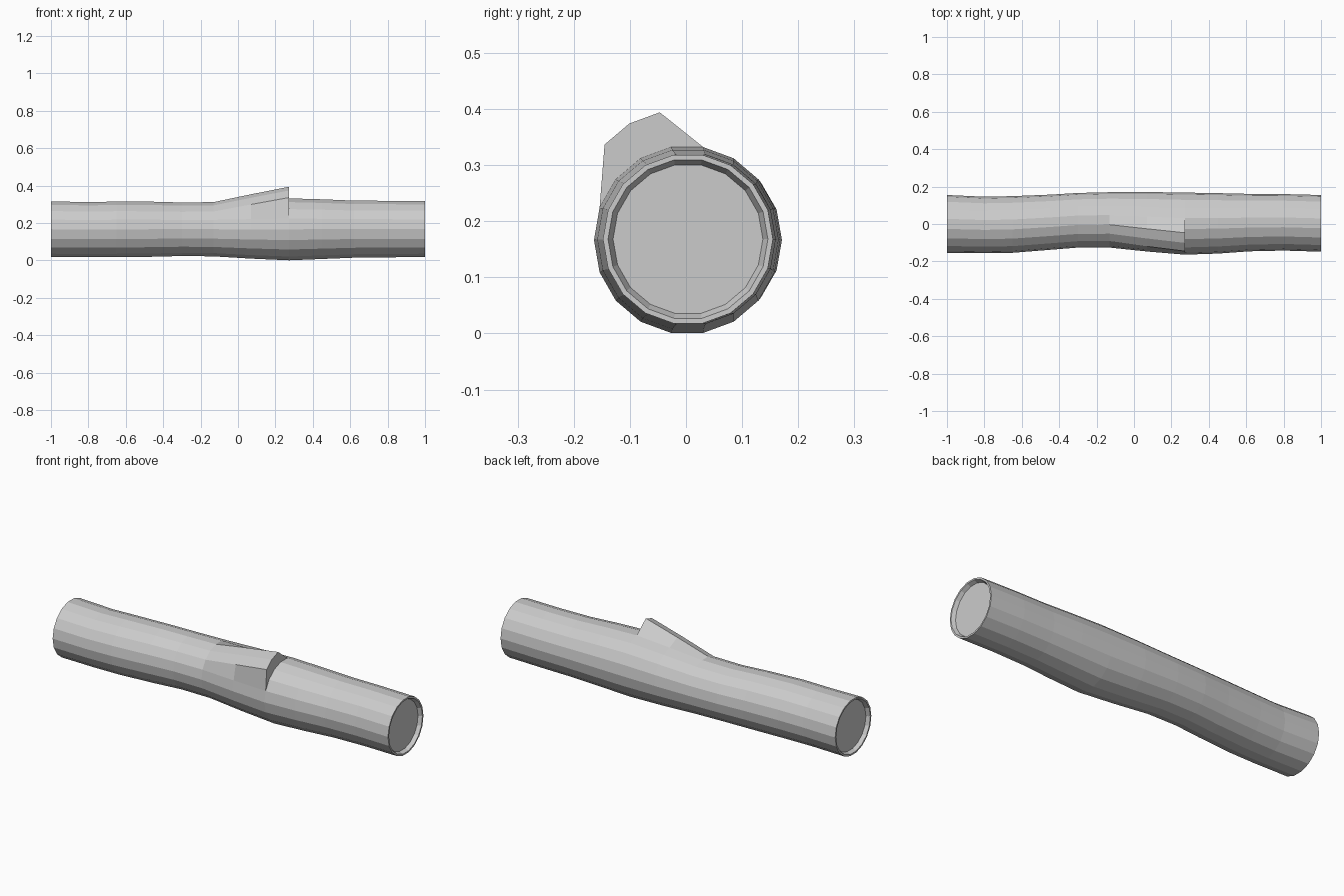
import bpy, bmesh, math
from mathutils import Vector

if "Cube" in bpy.data.objects:
    bpy.data.objects.remove(bpy.data.objects["Cube"])

SIDES = 18
# x, y min, y max, z min, z max, branch lift factor
SECTIONS = [
    (-1.00, -.154, .155, .018, .316, 0),
    (-0.80, -.156, .146, .018, .312, 0),
    (-0.65, -.154, .149, .018, .315, 0),
    (-0.45, -.138, .157, .020, .314, 0),
    (-0.30, -.126, .166, .024, .310, 0),
    (-0.13, -.126, .170, .022, .312, 0),
    ( 0.07, -.147, .171, .010, .323, .5),
    ( 0.273, -.164, .168, .001, .332, 1),
    ( 0.273, -.164, .168, .001, .332, 0),
    ( 0.45, -.158, .165, .008, .327, 0),
    ( 0.62, -.146, .161, .015, .320, 0),
    ( 0.80, -.142, .160, .017, .319, 0),
    ( 1.00, -.148, .155, .018, .318, 0),
]
LIFT = Vector((0, -.02, .062))

bm = bmesh.new()


def ring(x, y0, y1, z0, z1, lift=0, inset=0):
    cy, cz = (y0 + y1) / 2, (z0 + z1) / 2
    ry = (y1 - y0) / 2 - inset
    rz = ((z1 - z0) / 2) / math.cos(math.pi / SIDES) - inset
    verts = []
    for i in range(SIDES):
        a = 2 * math.pi * i / SIDES
        p = Vector((x, cy + ry * math.cos(a), cz + rz * math.sin(a)))
        if i in (5, 6, 7):                      # upper front edge carries the stub
            p += LIFT * lift
        verts.append(bm.verts.new(p))
    return verts


# recessed ends on both sides of the lofted trunk
first, last = SECTIONS[0], SECTIONS[-1]
rings = [ring(-.98, *first[1:5], inset=.018), ring(-1, *first[1:5], inset=.009)]
rings += [ring(*s) for s in SECTIONS]
rings += [ring(1, *last[1:5], inset=.009), ring(.98, *last[1:5], inset=.018)]

for a, b in zip(rings, rings[1:]):
    for i in range(SIDES):
        j = (i + 1) % SIDES
        bm.faces.new((a[i], a[j], b[j], b[i]))
bm.faces.new(rings[0][::-1])
bm.faces.new(rings[-1])

# weld the doubled ring, leaving only the broken face of the stub
bmesh.ops.remove_doubles(bm, verts=bm.verts, dist=.0005)
bmesh.ops.recalc_face_normals(bm, faces=bm.faces)

mesh = bpy.data.meshes.new("log")
bm.to_mesh(mesh)
bm.free()
bpy.context.collection.objects.link(bpy.data.objects.new("log", mesh))
